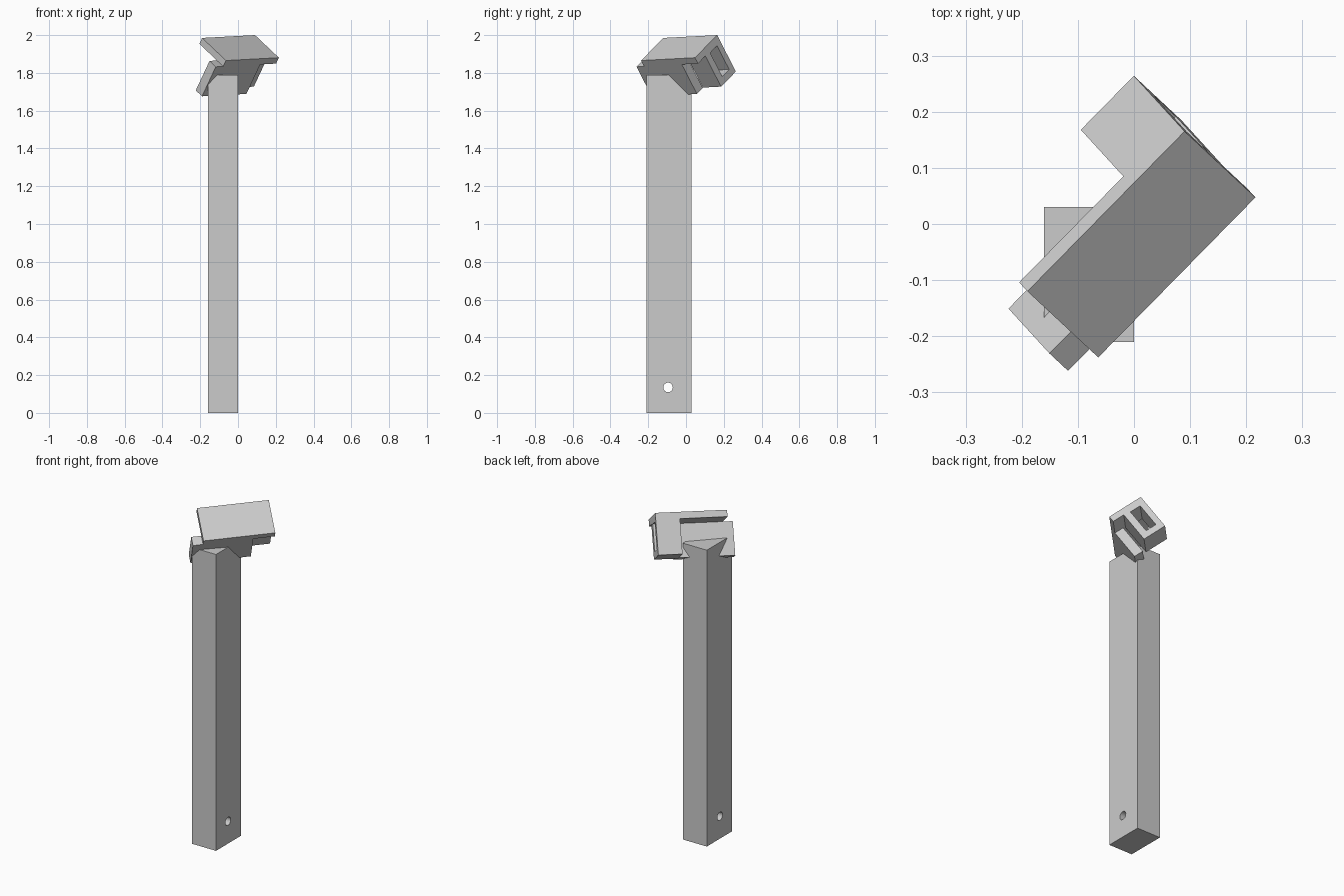
import bpy
from mathutils import Matrix, Vector

cube = bpy.data.objects.get("Cube")
if cube:
    bpy.data.objects.remove(cube, do_unlink=True)

grey = bpy.data.materials.new("plain_grey")
grey.use_nodes = True
grey.diffuse_color = (0.6, 0.6, 0.6, 1)
grey.node_tree.nodes["Principled BSDF"].inputs["Base Color"].default_value = (0.6, 0.6, 0.6, 1)


def box(name, low, high, frame=Matrix()):
    """Box between two corners, given in a local frame."""
    low, high = Vector(low), Vector(high)
    bpy.ops.mesh.primitive_cube_add(size=1)
    ob = bpy.context.object
    ob.name = name
    ob.data.transform(frame @ Matrix.Translation((low + high) / 2)
                      @ Matrix.Diagonal((*(high - low), 1)))
    ob.data.materials.append(grey)
    return ob


def cut(ob, cutter):
    mod = ob.modifiers.new("cut", "BOOLEAN")
    mod.object = cutter
    mod.operation = "DIFFERENCE"
    mod.solver = "EXACT"
    cutter.hide_render = True
    cutter.hide_set(True)
    cutter.display_type = "WIRE"


# Upright post with a cross-drilled hole near the foot
post = box("post", (-0.16, -0.21, 0), (0, 0.03, 1.79))
bpy.ops.mesh.primitive_cylinder_add(vertices=32, radius=0.025, depth=0.6,
                                    location=(-0.08, -0.095, 0.135),
                                    rotation=(0, 1.5708, 0))
drill = bpy.context.object
drill.name = "drill_cutter"
cut(post, drill)

# Tilted frame of the head: along, across and behind the top plate
along = Vector((0.7, 0.7125, 0.0375)).normalized()
across = Vector((0.592, -0.569, -0.569))
across = (across - along * across.dot(along)).normalized()
behind = along.cross(across)
head = Matrix((along, across, behind)).transposed().to_4x4()
head.translation = (-0.19, -0.12, 1.985)

box("top_plate", (0, 0, 0), (0.4, 0.21, 0.038), head)
box("side_wall", (-0.056, 0.155, 0.038), (0.28, 0.21, 0.228), head)

# End loop with a rectangular slot through it
loop = box("end_loop", (0.265, 0, 0.038), (0.4, 0.14, 0.235), head)
cut(loop, box("slot_cutter", (0.2, 0.035, 0.045), (0.5, 0.1, 0.197), head))
